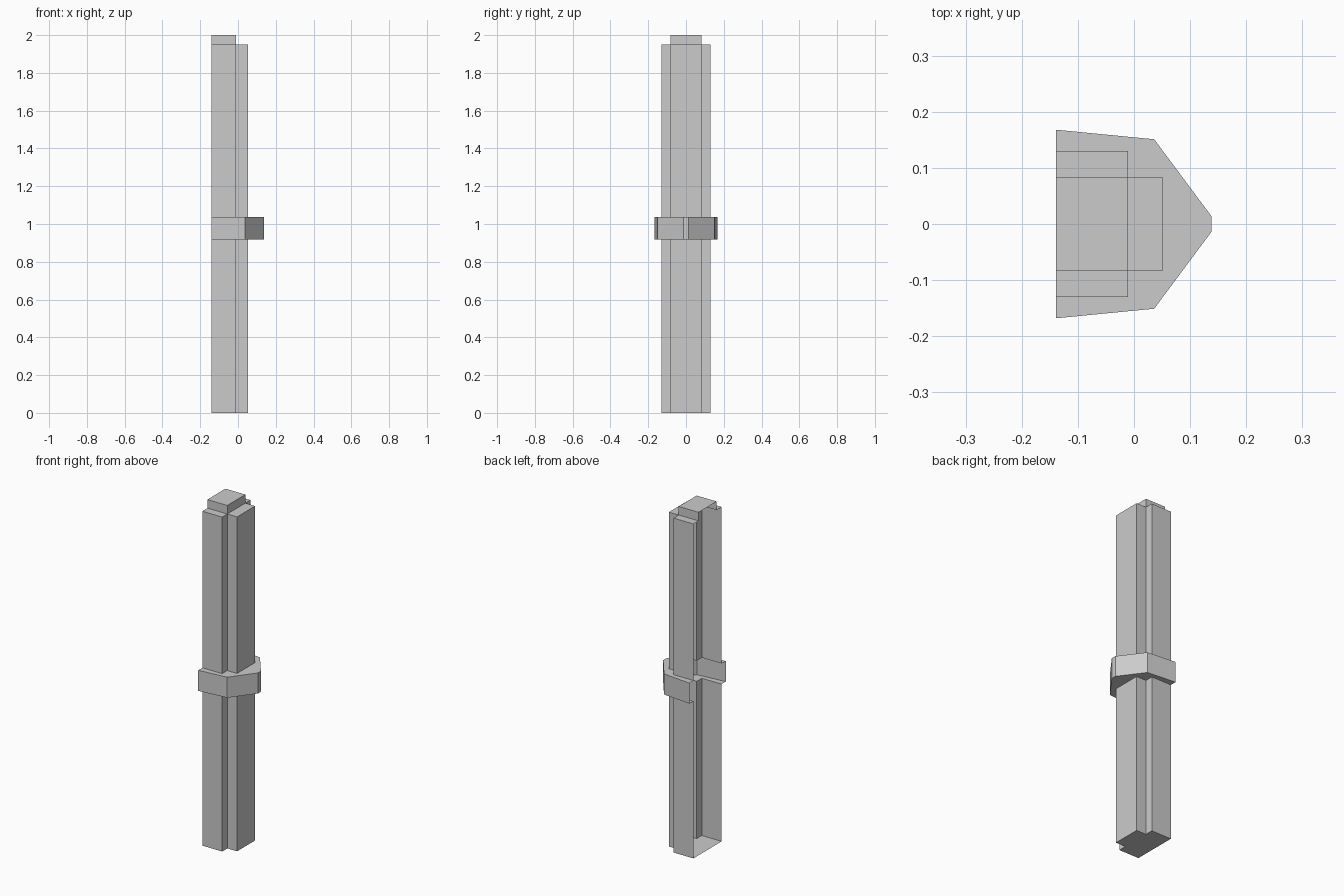
import bpy, bmesh

if "Cube" in bpy.data.objects:
    bpy.data.objects.remove(bpy.data.objects["Cube"])

BACK = -0.139                      # open rear plane
Z_COLLAR, Z_UPPER, Z_SHOULDER, Z_TOP = 0.917, 1.037, 1.95, 2.0


def mirrored(half):
    """Open profile running from the -y side round the front to the +y side."""
    return [(x, -y) for x, y in half] + [(x, y) for x, y in reversed(half)]


post = mirrored([(BACK, 0.13), (-0.011, 0.13), (-0.011, 0.083), (0.052, 0.083)])
band = mirrored([(BACK, 0.168), (0.036, 0.151), (0.138, 0.014)])
block = mirrored([(BACK, 0.083), (-0.011, 0.083)])


def rect(x0, x1, y0, y1):
    return [(x0, y0), (x1, y0), (x1, y1), (x0, y1)]


def shell(name, profile, z0, z1, floors=(), tops=()):
    """Open-backed wall following the profile, plus flat faces at its ends."""
    bm = bmesh.new()

    def face(points):
        bm.faces.new([bm.verts.new(p) for p in points])

    for (ax, ay), (bx, by) in zip(profile, profile[1:]):
        face([(ax, ay, z0), (bx, by, z0), (bx, by, z1), (ax, ay, z1)])
    for f in floors:
        face([(x, y, z0) for x, y in reversed(f)])
    for f in tops:
        face([(x, y, z1) for x, y in f])
    bmesh.ops.remove_doubles(bm, verts=bm.verts, dist=1e-5)
    mesh = bpy.data.meshes.new(name)
    bm.to_mesh(mesh)
    bm.free()
    obj = bpy.data.objects.new(name, mesh)
    bpy.context.collection.objects.link(obj)
    return obj


# Lower half of the stepped post, closed underneath
shell("lower_post", post, 0, Z_COLLAR, floors=[post])

# Pointed collar with ledges running from the post out to its edge
ledge = band + post[::-1]
shell("collar", band, Z_COLLAR, Z_UPPER, floors=[ledge], tops=[ledge])

# Upper half of the post with three shoulders around the cap
shoulders = [rect(BACK, -0.011, 0.083, 0.13),
             rect(BACK, -0.011, -0.13, -0.083),
             rect(-0.011, 0.052, -0.083, 0.083)]
shell("upper_post", post, Z_UPPER, Z_SHOULDER, tops=shoulders)

# Small raised cap block
shell("cap_block", block, Z_SHOULDER, Z_TOP, tops=[block])
